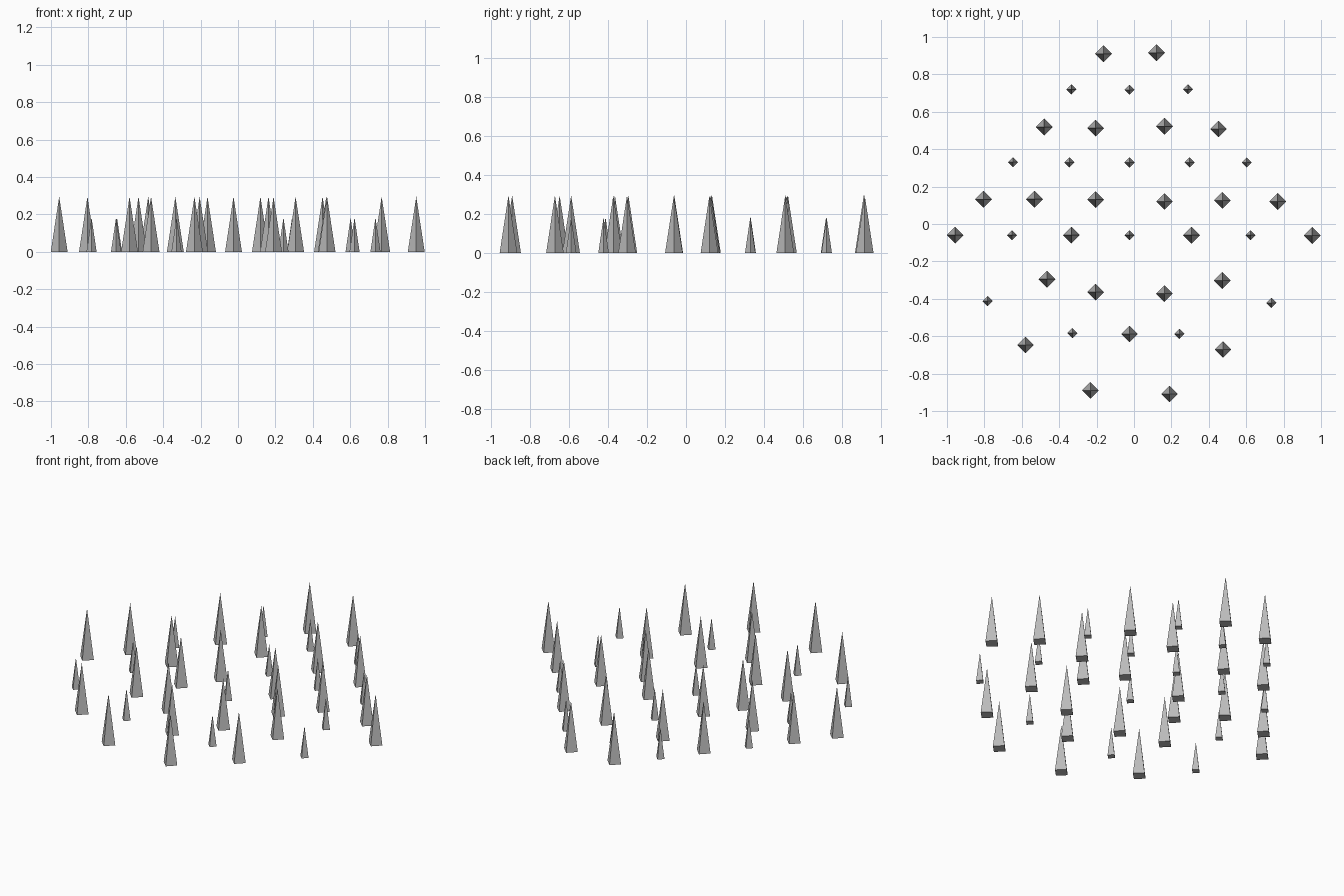
import bpy

# Single stone-grey material
grey = bpy.data.materials.new("stone_grey")
grey.diffuse_color = (0.5, 0.5, 0.5, 1)

# Spike positions on the ground, row by row from back to front
LARGE = [
    (-0.163, 0.91), (0.12, 0.915),
    (-0.48, 0.518), (-0.205, 0.512), (0.163, 0.522), (0.452, 0.508),
    (-0.805, 0.132), (-0.532, 0.133), (-0.205, 0.13),
    (0.163, 0.12), (0.473, 0.126), (0.768, 0.12),
    (-0.956, -0.06), (-0.335, -0.06), (0.308, -0.06), (0.953, -0.062),
    (-0.465, -0.295), (-0.205, -0.364), (0.163, -0.372), (0.472, -0.302),
    (-0.024, -0.588), (-0.58, -0.647), (0.476, -0.671),
    (-0.233, -0.89), (0.19, -0.909),
]
SMALL = [
    (-0.335, 0.72), (-0.024, 0.717), (0.289, 0.72),
    (-0.647, 0.331), (-0.345, 0.329), (-0.024, 0.329),
    (0.297, 0.329), (0.602, 0.329),
    (-0.652, -0.06), (-0.024, -0.06), (0.623, -0.06),
    (-0.783, -0.412), (0.735, -0.422),
    (-0.329, -0.583), (0.243, -0.588),
]


def spike_mesh(name, radius, height):
    """Four-sided pyramid with its corners on the x and y axes, closed below."""
    verts = [(radius, 0, 0), (0, radius, 0), (-radius, 0, 0), (0, -radius, 0),
             (0, 0, height)]
    faces = [(i, (i + 1) % 4, 4) for i in range(4)] + [(3, 2, 1, 0)]
    mesh = bpy.data.meshes.new(name)
    mesh.from_pydata(verts, [], faces)
    mesh.materials.append(grey)
    return mesh


# Scatter each spike size, sharing one mesh per size
for name, radius, height, spots in (("large_spike", 0.045, 0.295, LARGE),
                                    ("small_spike", 0.027, 0.183, SMALL)):
    mesh = spike_mesh(name, radius, height)
    for x, y in spots:
        spike = bpy.data.objects.new(name, mesh)
        spike.location = (x, y, 0)
        bpy.context.collection.objects.link(spike)
